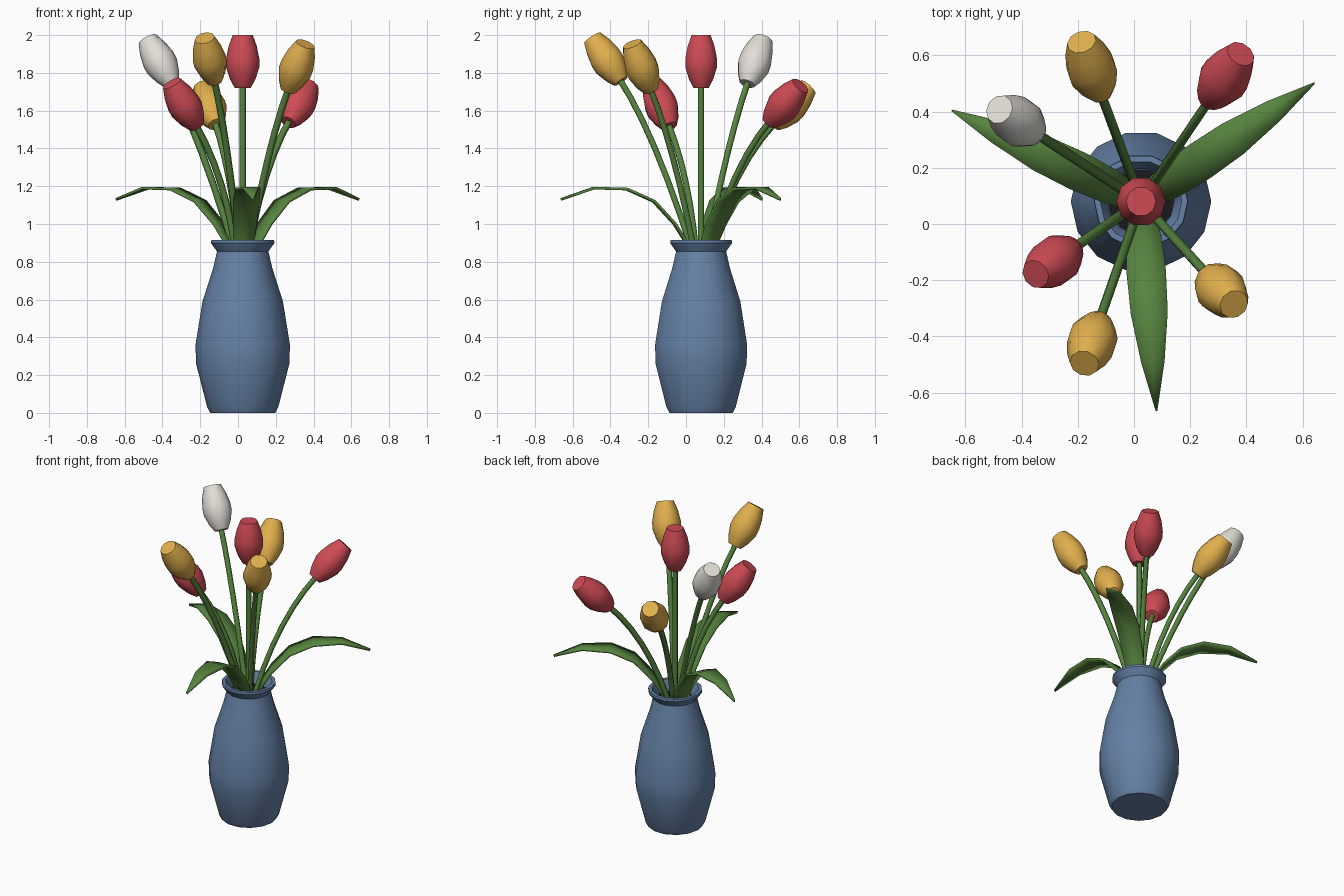
import bpy, bmesh, math
from mathutils import Vector

cube = bpy.data.objects.get("Cube")
if cube:
    bpy.data.objects.remove(cube, do_unlink=True)

CENTRE = Vector((0.025, 0.08, 0))
UP = Vector((0, 0, 1))


def material(name, rgb):
    m = bpy.data.materials.new(name)
    m.use_nodes = True
    m.diffuse_color = (*rgb, 1)
    m.node_tree.nodes["Principled BSDF"].inputs["Base Color"].default_value = (*rgb, 1)
    return m


BLUE = material("vase blue", (0.13, 0.22, 0.38))
DARK = material("dark inside", (0.01, 0.01, 0.013))
GREEN = material("leaf green", (0.095, 0.23, 0.05))
RED = material("petal red", (0.62, 0.07, 0.09))
GOLD = material("petal gold", (0.75, 0.43, 0.075))
WHITE = material("petal white", (0.76, 0.73, 0.68))


def loft(name, rings, mat, closed=True, angle=30):
    """Join rows of points with quads; closed rows get end caps."""
    bm = bmesh.new()
    rows = [[bm.verts.new(p) for p in ring] for ring in rings]
    n = len(rows[0])
    for a, b in zip(rows, rows[1:]):
        for i in range(n if closed else n - 1):
            j = (i + 1) % n
            bm.faces.new((a[i], a[j], b[j], b[i]))
    if closed:
        bm.faces.new(rows[0][::-1])
        bm.faces.new(rows[-1])
    bmesh.ops.recalc_face_normals(bm, faces=bm.faces)
    mesh = bpy.data.meshes.new(name)
    bm.to_mesh(mesh)
    bm.free()
    mesh.materials.append(mat)
    obj = bpy.data.objects.new(name, mesh)
    bpy.context.collection.objects.link(obj)
    bpy.ops.object.select_all(action='DESELECT')
    obj.select_set(True)
    bpy.context.view_layer.objects.active = obj
    bpy.ops.object.shade_smooth_by_angle(angle=math.radians(angle))
    return obj


def circle(centre, axis, radius, sides):
    turn = UP.rotation_difference(axis)
    steps = [2 * math.pi * i / sides for i in range(sides)]
    return [centre + turn @ Vector((radius * math.cos(t), radius * math.sin(t), 0))
            for t in steps]


def lathe(name, profile, base, axis, sides, mat, angle):
    rings = [circle(base + axis * h, axis, r, sides) for r, h in profile]
    return loft(name, rings, mat, angle=angle)


# Vase with flared rim and hollow neck
vase_profile = [(0.172, 0), (0.188, 0.03), (0.247, 0.26), (0.25, 0.36), (0.213, 0.59),
                (0.157, 0.765), (0.136, 0.855), (0.162, 0.89), (0.168, 0.9),
                (0.166, 0.915), (0.145, 0.915), (0.118, 0.86), (0.118, 0.82)]
lathe("vase", vase_profile, CENTRE, UP, 14, BLUE, 32)
lathe("vase_inside", [(0.117, 0.825), (0.117, 0.845)], CENTRE, UP, 14, DARK, 30)

# Tulips: name, head centre, tilt outward in degrees, colour
tulips = [
    ("centre", (0.025, 0.08, 1.86), 0, RED),
    ("back_left", (0.323, 0.522, 1.635), 46, RED),
    ("front_right", (-0.284, -0.133, 1.63), 35, RED),
    ("front", (-0.15, -0.42, 1.87), 35, GOLD),
    ("back", (-0.152, 0.555, 1.625), 45, GOLD),
    ("front_left", (0.31, -0.235, 1.83), 29, GOLD),
    ("back_right", (-0.415, 0.366, 1.86), 33, WHITE),
]
HALF = 0.14
head_profile = [(0.042, 0), (0.067, 0.045), (0.088, 0.11), (0.088, 0.155),
                (0.075, 0.22), (0.053, 0.28)]
for name, pos, tilt, colour in tulips:
    pos = Vector(pos)
    out = Vector((pos.x, pos.y, 0)) - CENTRE
    out = out.normalized() if out.length > 0.01 else Vector((0, 0, 0))
    t = math.radians(tilt)
    axis = (out * math.sin(t) + UP * math.cos(t)).normalized()
    base = pos - axis * HALF
    lathe("tulip_head_" + name, head_profile, base, axis, 10, colour, 45)

    # Curved stem running from the neck into the base of the head
    start = CENTRE + out * 0.045 + UP * 0.84
    bend = base - axis * 0.33
    end = base + axis * 0.02
    rings = []
    for i in range(7):
        s = i / 6
        p = start * (1 - s) ** 2 + bend * 2 * s * (1 - s) + end * s * s
        d = ((bend - start) * (1 - s) + (end - bend) * s).normalized()
        rings.append(circle(p, d, 0.018, 6))
    loft("stem_" + name, rings, GREEN, angle=65)

# Arching leaves: distance outward, height, half width
leaf_profile = [(0.06, 0.845, 0.05), (0.09, 0.92, 0.056), (0.14, 1.0, 0.063),
                (0.25, 1.12, 0.07), (0.395, 1.185, 0.066), (0.57, 1.19, 0.042),
                (0.745, 1.13, 0.003)]
leaf_tips = {"front": (0.08, -0.664), "back_left": (0.64, 0.5), "back_right": (-0.65, 0.405)}
for name, tip in leaf_tips.items():
    out = (Vector((*tip, 0)) - CENTRE).normalized()
    side = out.cross(UP)
    rows = [[CENTRE + out * r + UP * z + side * w * k for k in (-1, 0, 1)]
            for r, z, w in leaf_profile]
    leaf = loft("leaf_" + name, rows, GREEN, closed=False, angle=40)
    solid = leaf.modifiers.new("thickness", 'SOLIDIFY')
    solid.thickness = 0.014
    solid.offset = 0
